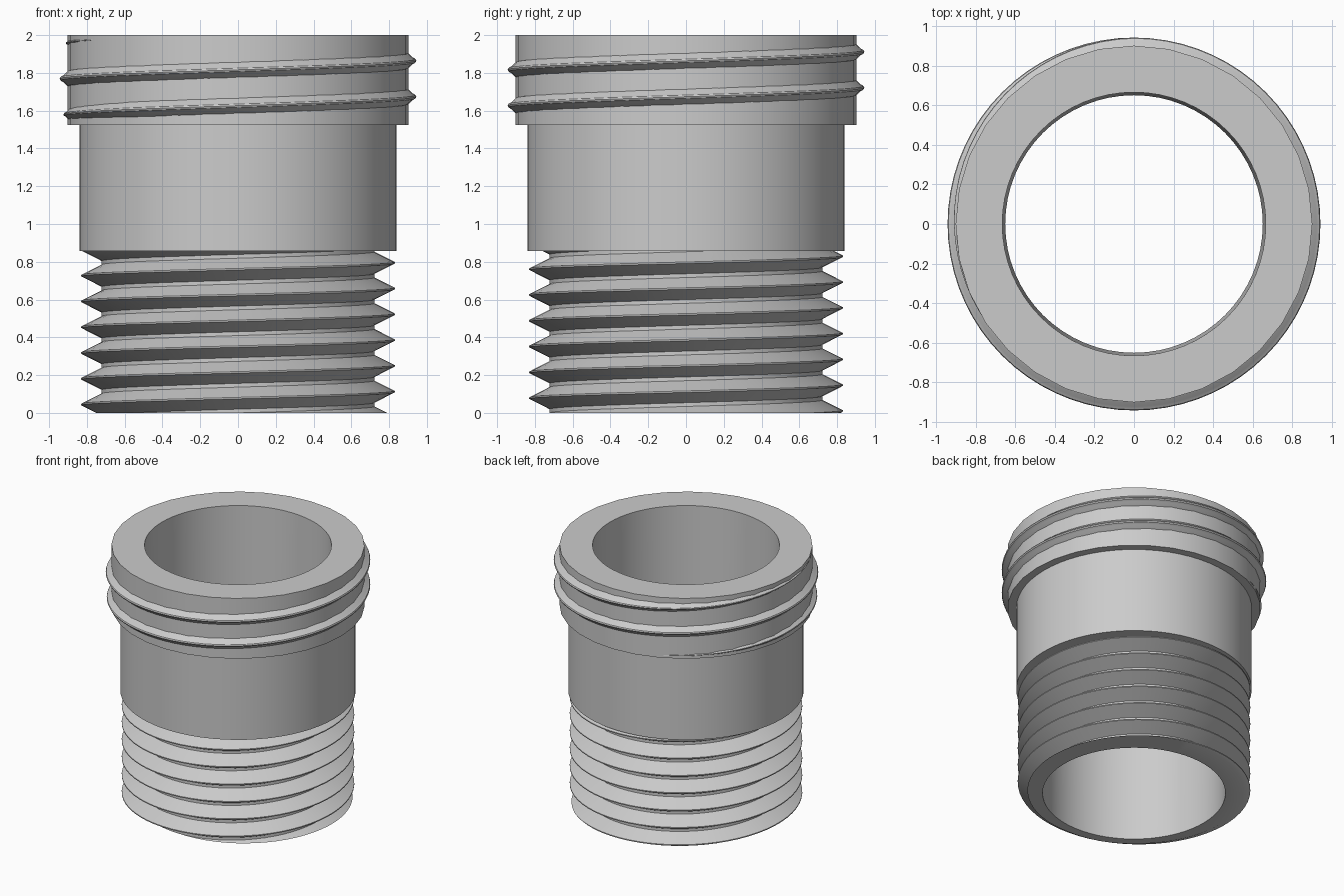
import bpy, bmesh
from math import cos, sin, radians, tau
from mathutils import Vector

if "Cube" in bpy.data.objects:
    bpy.data.objects.remove(bpy.data.objects["Cube"], do_unlink=True)

grey = bpy.data.materials.new("plain grey")
grey.use_nodes = True
colour = (0.6, 0.6, 0.6, 1)
grey.diffuse_color = colour
grey.node_tree.nodes["Principled BSDF"].inputs["Base Color"].default_value = colour


def skin(bm, columns):
    """Join neighbouring columns of points with quads facing outward."""
    cols = [[bm.verts.new(p) for p in col] for col in columns]
    for a, b in zip(cols, cols[1:]):
        for k in range(len(a) - 1):
            bm.faces.new((a[k], b[k], b[k + 1], a[k + 1]))


def revolve(bm, profile, sides, lift=0):
    """Turn a (radius, z) profile once round z, climbing by lift."""
    columns = []
    for i in range(sides + 1):
        a = tau * i / sides
        columns.append([(r * cos(a), r * sin(a), z + lift * i / sides)
                        for r, z in profile])
    skin(bm, columns)
    bmesh.ops.remove_doubles(bm, verts=bm.verts[:], dist=0.0001)


def cap(bm, z):
    """Fill the flat ring between the two open loops at height z."""
    edges = [e for e in bm.edges if e.is_boundary
             and all(abs(v.co.z - z) < 0.0005 for v in e.verts)]
    bmesh.ops.triangle_fill(bm, edges=edges, use_beauty=True,
                            normal=Vector((0, 0, 1)))


def finish(bm, name):
    mesh = bpy.data.meshes.new(name)
    bm.to_mesh(mesh)
    bm.free()
    mesh.materials.append(grey)
    obj = bpy.data.objects.new(name, mesh)
    bpy.context.collection.objects.link(obj)
    bpy.ops.object.select_all(action="DESELECT")
    obj.select_set(True)
    bpy.context.view_layer.objects.active = obj
    bpy.ops.object.shade_smooth_by_angle(angle=radians(30))


BODY_Z, COLLAR_Z, TOP_Z = 0.857, 1.525, 2.0

# Threaded shank: helical V profile trimmed flat at both ends
bm = bmesh.new()
pitch, crest_z = 0.1365, 0.795
tooth = [(0.83, -0.004), (0.83, 0.004), (0.722, 0.058), (0.722, 0.078)]
rows = [(r, crest_z + z + pitch * turn)
        for turn in range(-8, 3) for r, z in tooth]
revolve(bm, rows, 64, pitch)
for z, low in ((0, True), (BODY_Z, False)):
    bmesh.ops.bisect_plane(bm, geom=bm.verts[:] + bm.edges[:] + bm.faces[:],
                           dist=0.00001, plane_co=(0, 0, z), plane_no=(0, 0, 1),
                           clear_inner=low, clear_outer=not low)

# Plain body, coarser collar and slightly tapered bore
revolve(bm, [(0.84, BODY_Z), (0.84, COLLAR_Z)], 64)
revolve(bm, [(0.903, COLLAR_Z), (0.903, TOP_Z)], 32)
revolve(bm, [(0.652, 0), (0.667, TOP_Z)], 64)

# Flat rings that close the steps and the ends
for z in (0, BODY_Z, COLLAR_Z, TOP_Z):
    cap(bm, z)
bmesh.ops.recalc_face_normals(bm, faces=bm.faces[:])
finish(bm, "threaded_pipe_fitting")

# Raised collar thread, fading into the collar at both ends
bm = bmesh.new()
base, pitch, start, end, fade_angle = 0.89, 0.19, 85, 960, 150
ridge = [(0, -0.045), (0.015, -0.038), (0.034, -0.018), (0.05, -0.009),
         (0.054, 0)]
ridge += [(h, -z) for h, z in reversed(ridge[:-1])]
columns = []
for deg in range(start, end + 1, 5):
    fade = min(1, (deg - start) / fade_angle, (end - deg) / fade_angle)
    a = radians(deg)
    z0 = 1.864 + pitch * (deg / 360 - 2)
    columns.append([((base + h * fade) * cos(a), (base + h * fade) * sin(a),
                     z0 + z * max(fade, 0.02)) for h, z in ridge])
skin(bm, columns)
finish(bm, "collar_thread")
